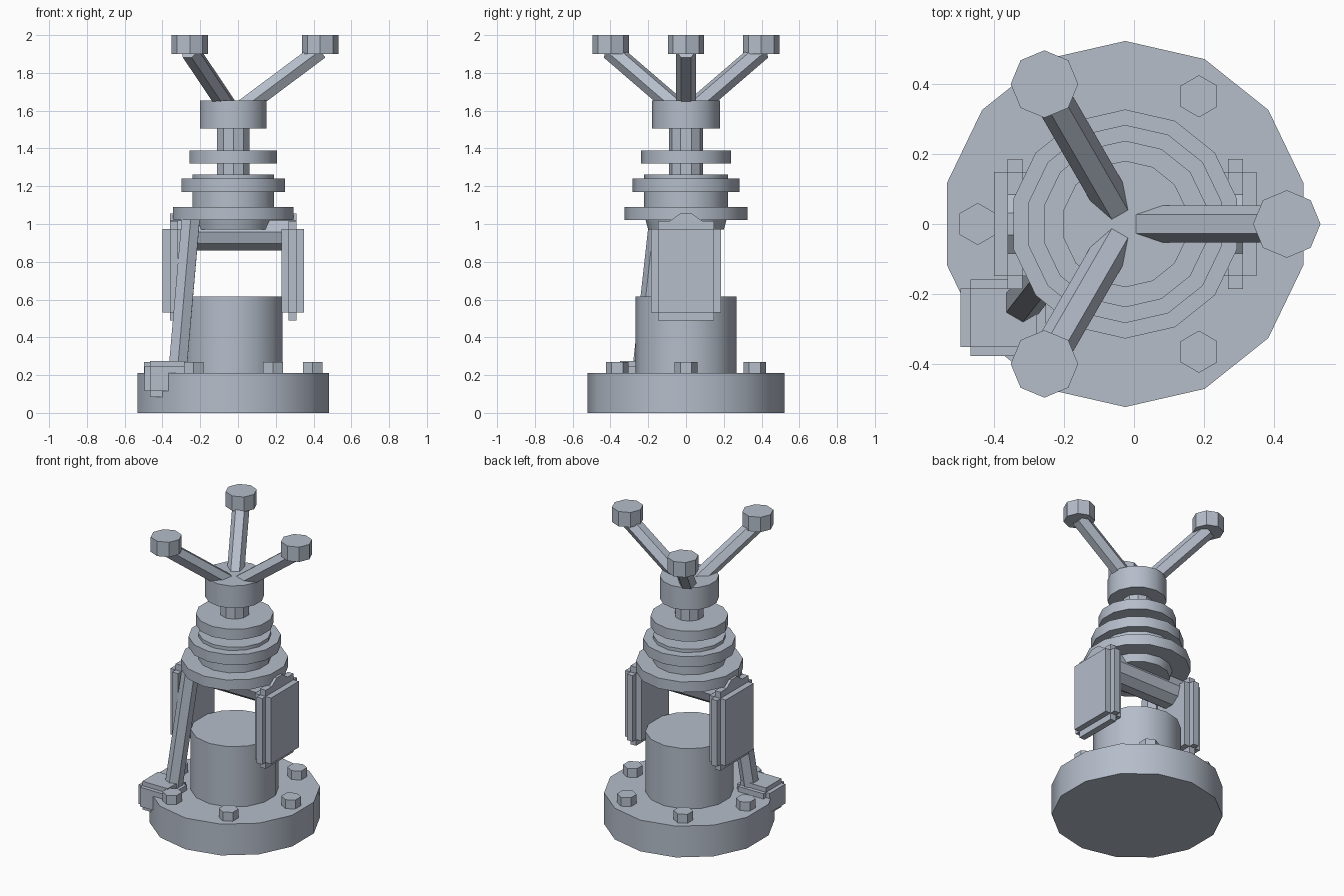
import bpy, bmesh, math
from mathutils import Vector, Matrix

if "Cube" in bpy.data.objects:
    bpy.data.objects.remove(bpy.data.objects["Cube"])

CX = -0.025  # main axis offset in x

# Blue-grey metal for every part
metal = bpy.data.materials.new("blue_grey_metal")
metal.diffuse_color = (0.46, 0.51, 0.59, 1)
metal.use_nodes = True
metal.node_tree.nodes["Principled BSDF"].inputs["Base Color"].default_value = metal.diffuse_color


def finish(name, bm):
    bmesh.ops.recalc_face_normals(bm, faces=bm.faces)
    me = bpy.data.meshes.new(name)
    bm.to_mesh(me)
    bm.free()
    me.materials.append(metal)
    ob = bpy.data.objects.new(name, me)
    bpy.context.collection.objects.link(ob)
    return ob


def rod(name, a, b, r, n, r2=None, phase=90, side=(1, 0, 0)):
    """Prism from a to b; phase is the angle (degrees) of the first vertex."""
    a, b, side = Vector(a), Vector(b), Vector(side)
    axis = (b - a).normalized()
    u = (side - axis * axis.dot(side)).normalized()
    v = axis.cross(u)
    bm = bmesh.new()
    loops = []
    for p, rad in ((a, r), (b, r if r2 is None else r2)):
        loops.append([bm.verts.new(p + rad * (u * math.cos(t) + v * math.sin(t)))
                      for t in (math.radians(phase) + math.tau * i / n for i in range(n))])
    bm.faces.new(loops[0][::-1])
    bm.faces.new(loops[1])
    for i in range(n):
        j = (i + 1) % n
        bm.faces.new((loops[0][i], loops[0][j], loops[1][j], loops[1][i]))
    return finish(name, bm)


def disc(name, z0, z1, r, n=14, x=CX, y=0, r0=None):
    return rod(name, (x, y, z0), (x, y, z1), r if r0 is None else r0, n, r2=r)


def stepped_box(name, centre, inner, outer):
    """Box with stepped edges: three boxes, each extended along one axis."""
    bm = bmesh.new()
    for k in range(3):
        half = list(inner)
        half[k] = outer[k]
        m = Matrix.Translation(centre) @ Matrix.Diagonal((*[2 * h for h in half], 1))
        bmesh.ops.create_cube(bm, size=1, matrix=m)
    return finish(name, bm)


# Base plate, column and bolts
disc("base_plate", 0, 0.21, 0.521)
disc("lower_column", 0.21, 0.615, 0.268)
for i in range(6):
    t = math.radians(60 * i)
    disc(f"base_bolt_{i}", 0.20, 0.27, 0.06, 6, CX + 0.42 * math.cos(t), 0.42 * math.sin(t))

# Upper body with stacked rings
disc("body_lower_taper", 0.97, 1.05, 0.222, r0=0.20)
disc("body_core", 1.05, 1.262, 0.222)
for i, (z, r) in enumerate(((1.02, 0.326), (1.17, 0.282), (1.32, 0.237))):
    disc(f"body_ring_{i}", z, z + 0.07, r)
disc("upper_shaft", 1.25, 1.51, 0.09, 10)
disc("top_hub", 1.505, 1.655, 0.18)

# Three spreading arms with end knobs
for i in range(3):
    t = math.radians(120 * i)
    c, s = math.cos(t), math.sin(t)
    ex, ey = CX + 0.46 * c, 0.46 * s
    rod(f"top_arm_{i}", (CX, 0, 1.575), (ex, ey, 1.918), 0.053, 6,
        phase=0, side=(-s, c, 0))
    disc(f"arm_knob_{i}", 1.90, 2.0, 0.096, 8, ex, ey)

# Thick cross axle carrying the two side pads
rod("cross_axle", (CX - 0.335, 0, 0.957), (CX + 0.335, 0, 0.957), 0.103, 10,
    phase=0, side=(0, 1, 0))
for label, sx in (("left", -1), ("right", 1)):
    stepped_box(f"{label}_side_pad", (CX + sx * 0.314, 0, 0.7525),
                (0.021, 0.148, 0.222), (0.06, 0.185, 0.264))

# Slanted support strut and its foot block
rod("support_strut", (-0.248, -0.137, 1.05), (-0.322, -0.232, 0.20), 0.055, 6, phase=90)
stepped_box("strut_foot", (-0.372, -0.267, 0.18), (0.094, 0.083, 0.065), (0.122, 0.109, 0.095))

# Smooth the many-sided discs, keep the other edges sharp
for ob in bpy.context.collection.objects:
    ob.select_set(True)
    bpy.context.view_layer.objects.active = ob
bpy.ops.object.shade_smooth_by_angle(angle=math.radians(30))
